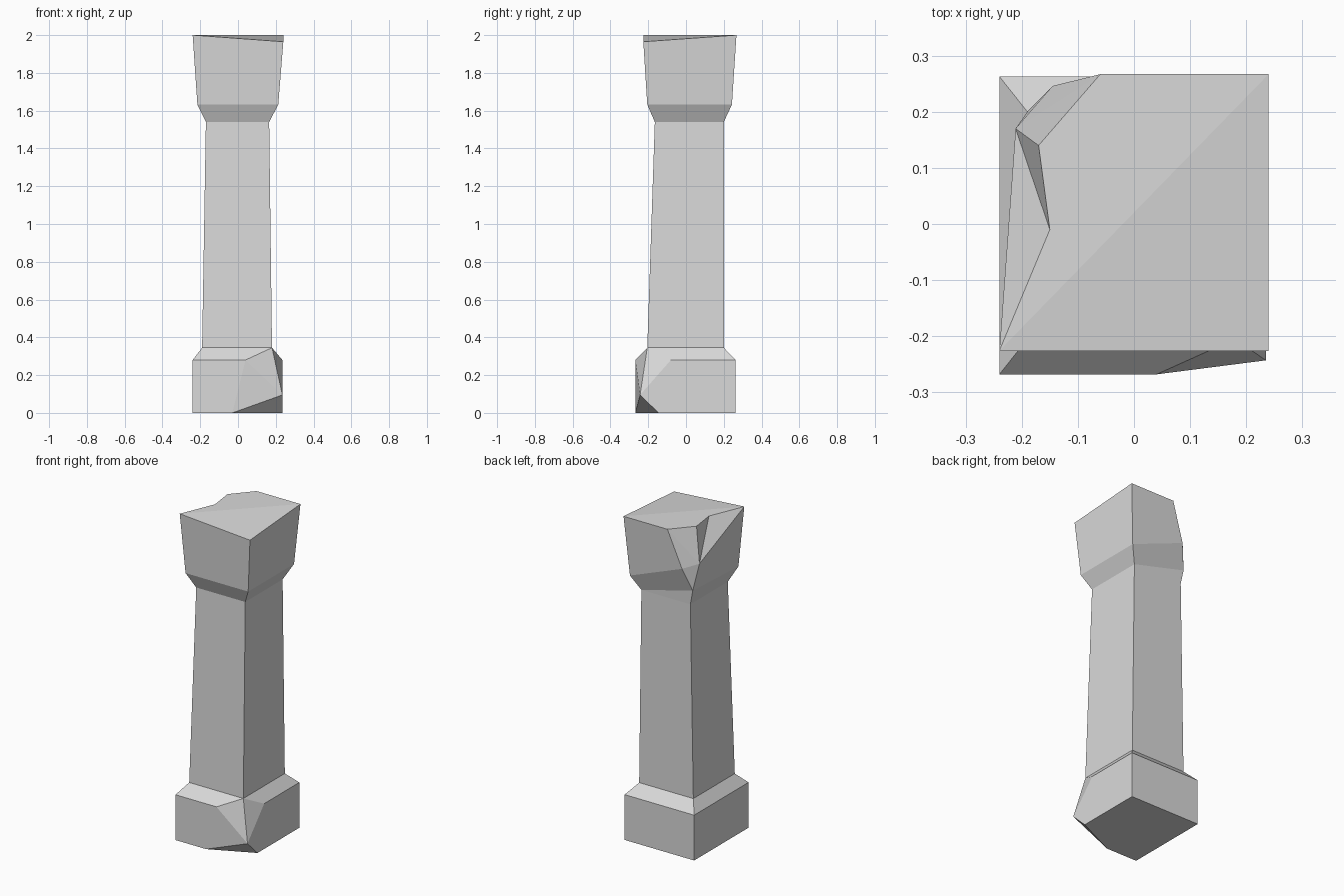
import bpy
import bmesh

default = bpy.data.objects.get("Cube")
if default:
    bpy.data.objects.remove(default, do_unlink=True)

stone = bpy.data.materials.new("grey_stone")
stone.use_nodes = True
grey = (0.7, 0.7, 0.7, 1)
stone.diffuse_color = grey
stone.node_tree.nodes["Principled BSDF"].inputs["Base Color"].default_value = grey


def ring(prefix, x0, x1, y0, y1, z):
    """Four named corners: front right, front left, back left, back right."""
    return {prefix + "_fr": (x0, y0, z), prefix + "_fl": (x1, y0, z),
            prefix + "_bl": (x1, y1, z), prefix + "_br": (x0, y1, z)}


def part(name, points, faces):
    """Flat-faced mesh from named points and faces listed by point names."""
    bm = bmesh.new()
    verts = {key: bm.verts.new(co) for key, co in points.items()}
    for face in faces:
        bm.faces.new([verts[key] for key in face.split()])
    for v in [v for v in bm.verts if not v.link_faces]:
        bm.verts.remove(v)
    bmesh.ops.recalc_face_normals(bm, faces=bm.faces)
    mesh = bpy.data.meshes.new(name)
    bm.to_mesh(mesh)
    bm.free()
    mesh.materials.append(stone)
    obj = bpy.data.objects.new(name, mesh)
    bpy.context.collection.objects.link(obj)
    return obj


# Shared rings where the shaft meets its neighbours
foot = ring("foot", -0.19, 0.18, -0.205, 0.2, 0.345)
neck = ring("neck", -0.17, 0.165, -0.165, 0.2, 1.54)

# Tapered square shaft
sides = ["fr fl", "fl bl", "bl br", "br fr"]
part("shaft", {**foot, **neck},
     ["foot_{0} foot_{1} neck_{1} neck_{0}".format(*s.split()) for s in sides])

# Base block with sloped top and a broken front left corner
base = {**foot,
        **ring("low", -0.24, 0.235, -0.268, 0.263, 0),
        **ring("rim", -0.24, 0.235, -0.268, 0.263, 0.28),
        "chip": (0.235, -0.243, 0.095),
        "low_f": (-0.03, -0.268, 0), "low_l": (0.235, -0.145, 0),
        "rim_f": (0.04, -0.268, 0.28), "rim_l": (0.235, -0.08, 0.28)}
part("base", base, [
    "low_fr low_f low_l low_bl low_br",
    "low_fr low_f rim_f rim_fr", "low_f chip rim_f",
    "low_l low_bl rim_bl rim_l chip", "low_f low_l chip",
    "low_bl low_br rim_br rim_bl", "low_br low_fr rim_fr rim_br",
    "rim_fr rim_f foot_fl foot_fr", "rim_l rim_bl foot_bl foot_fl",
    "rim_bl rim_br foot_br foot_bl", "rim_br rim_fr foot_fr foot_br",
    "rim_f chip foot_fl", "chip rim_l foot_fl"])

# Flared capital with a broken back right corner
capital = {**neck,
           **ring("lip", -0.215, 0.213, -0.205, 0.243, 1.632),
           **ring("top", -0.24, 0.24, -0.226, 0.267, 2),
           "notch_a": (-0.15, -0.01, 2), "notch_b": (-0.17, 0.14, 2),
           "notch_c": (-0.06, 0.267, 2),
           "chip_a": (-0.211, 0.17, 1.79), "chip_b": (-0.145, 0.246, 1.77),
           "chip_c": (-0.188, 0.203, 1.63)}
capital["top_fl"] = (0.24, -0.226, 1.965)
part("capital", capital, [
    "top_fr top_fl top_bl", "top_fr top_bl notch_c notch_b notch_a",
    "lip_fr lip_fl top_fl top_fr", "lip_fl lip_bl top_bl top_fl",
    "neck_fr neck_fl lip_fl lip_fr", "neck_fl neck_bl lip_bl lip_fl",
    "lip_bl chip_b notch_c top_bl", "neck_bl chip_c chip_b lip_bl",
    "neck_bl neck_br chip_c",
    "top_fr notch_a chip_a", "notch_a notch_b chip_a",
    "notch_b notch_c chip_a", "notch_c chip_b chip_a",
    "chip_b chip_c chip_a",
    "top_fr chip_a lip_fr", "lip_fr chip_a chip_c",
    "lip_fr chip_c neck_br neck_fr"])
